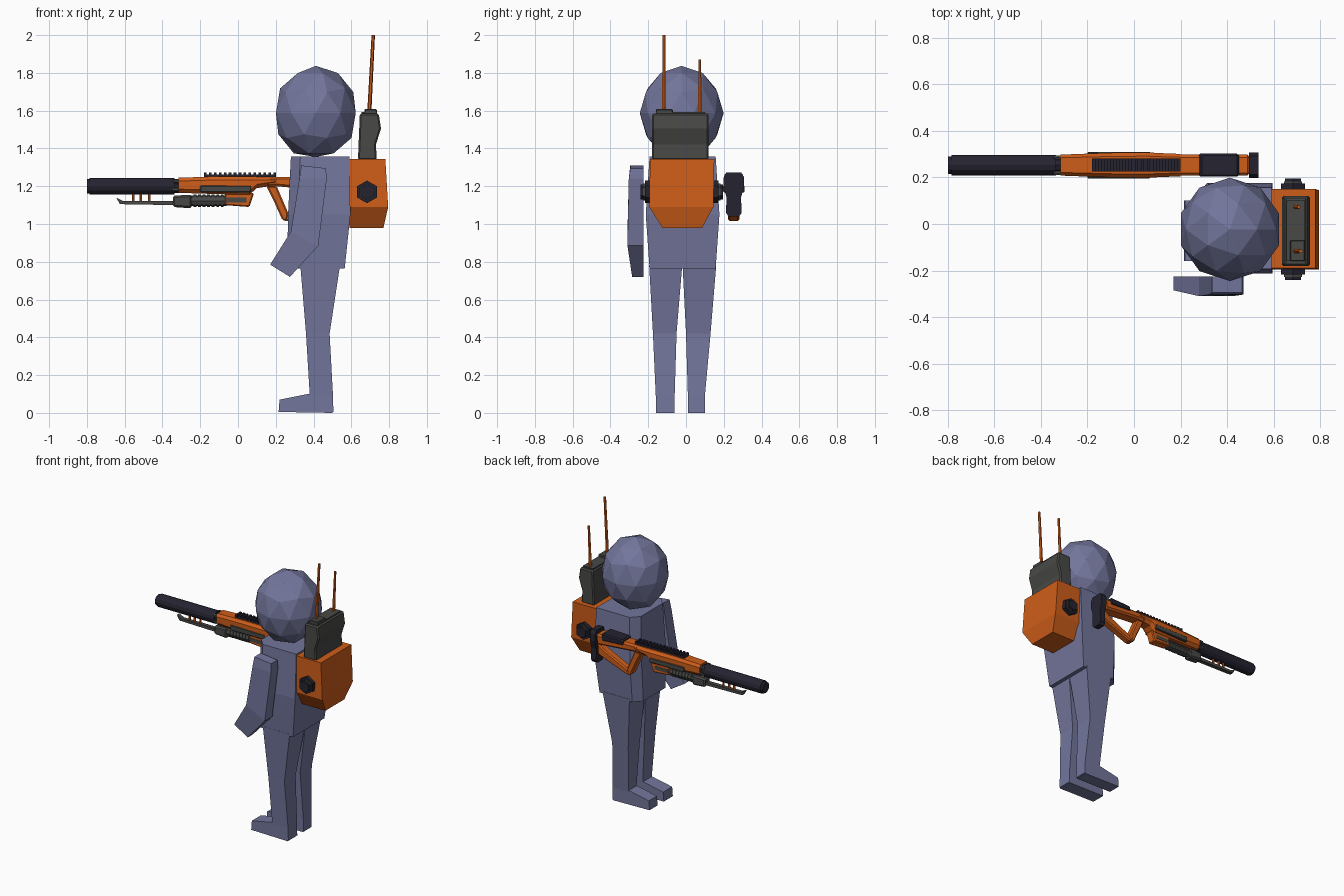
import bpy, bmesh
from math import pi
from mathutils import Vector, Matrix

if "Cube" in bpy.data.objects:
    bpy.data.objects.remove(bpy.data.objects["Cube"])


def mat(name, rgb):
    m = bpy.data.materials.new(name)
    m.diffuse_color = (*rgb, 1)
    m.use_nodes = True
    m.node_tree.nodes["Principled BSDF"].inputs["Base Color"].default_value = m.diffuse_color
    return m


BLUE = mat("blue_cloth", (0.17, 0.18, 0.33))
ORANGE = mat("orange", (0.62, 0.11, 0.01))
DARK = mat("dark", (0.018, 0.017, 0.03))
GREY = mat("grey", (0.065, 0.065, 0.062))


def finish(name, bm, m, bevel=0):
    bmesh.ops.recalc_face_normals(bm, faces=bm.faces)
    me = bpy.data.meshes.new(name)
    bm.to_mesh(me)
    bm.free()
    me.materials.append(m)
    ob = bpy.data.objects.new(name, me)
    bpy.context.collection.objects.link(ob)
    if bevel:
        b = ob.modifiers.new("bevel", "BEVEL")
        b.width, b.segments = bevel, 1
    return ob


def loft(name, rings, m, bevel=0):
    """Skin a list of equal-length point rings and cap both ends."""
    bm = bmesh.new()
    vs = [[bm.verts.new(p) for p in r] for r in rings]
    n = len(rings[0])
    for a, b in zip(vs, vs[1:]):
        for i in range(n):
            bm.faces.new((a[i], a[(i + 1) % n], b[(i + 1) % n], b[i]))
    bm.faces.new(vs[0])
    bm.faces.new(vs[-1])
    return finish(name, bm, m, bevel)


def prism(name, pts, y0, y1, m, bevel=0):
    """Side profile in x, z extruded along y."""
    return loft(name, [[(x, y, z) for x, z in pts] for y in (y0, y1)], m, bevel)


def box(name, x0, x1, y0, y1, z0, z1, m, bevel=0):
    return prism(name, [(x0, z0), (x1, z0), (x1, z1), (x0, z1)], y0, y1, m, bevel)


def rod(name, a, b, r, m, sides=8, r2=None):
    a, b = Vector(a), Vector(b)
    bm = bmesh.new()
    q = (b - a).to_track_quat('Z', 'Y').to_matrix().to_4x4()
    bmesh.ops.create_cone(bm, cap_ends=True, segments=sides, radius1=r,
                          radius2=r if r2 is None else r2, depth=(b - a).length,
                          matrix=Matrix.Translation((a + b) / 2) @ q)
    return finish(name, bm, m)


# Head
bm = bmesh.new()
bmesh.ops.create_icosphere(bm, subdivisions=2, radius=1)
bmesh.ops.scale(bm, vec=(0.222, 0.222, 0.25), verts=bm.verts)
bmesh.ops.translate(bm, vec=(0.412, -0.023, 1.587), verts=bm.verts)
for v in bm.verts:
    v.co.z = max(v.co.z, 1.355)
finish("head", bm, BLUE)


# Torso: rings of x0, x1, half width, z
def torso_ring(x0, x1, w, z):
    c = -0.018
    return [(x0, c - w * .7, z), (x0 + .05, c - w, z), (x1, c - w, z),
            (x1, c + w, z), (x0 + .05, c + w, z), (x0, c + w * .7, z)]


loft("torso", [torso_ring(.28, .59, .175, 1.357), torso_ring(.265, .595, .195, 1.05),
               torso_ring(.26, .565, .175, .765)], BLUE)


# Legs and feet: rings of x0, x1, y0, y1, z
def rect(x0, x1, y0, y1, z):
    return [(x0, y0, z), (x1, y0, z), (x1, y1, z), (x0, y1, z)]


for side, top, knee, low in (("near", (-.195, -.02), (-.175, -.05), (-.16, -.06)),
                             ("far", (-.018, .16), (0, .13), (.01, .1))):
    loft(side + "_leg", [rect(.33, .54, *top, .78), rect(.36, .485, *knee, .42),
                         rect(.38, .503, *low, .09), rect(.385, .505, *low, .005)], BLUE)
    prism(side + "_foot", [(.215, .005), (.5, 0), (.5, .1), (.37, .1), (.22, .07)],
          low[0], low[1], BLUE)

# Single hanging arm
loft("arm", [[(a, -.225, za), (b, -.225, zb), (b, y, zb), (a, y, za)]
             for a, za, b, zb, y in ((.335, 1.31, .465, 1.295, -.295),
                                     (.325, 1.24, .47, 1.24, -.303),
                                     (.28, .96, .425, .885, -.31),
                                     (.17, .785, .275, .72, -.285))], BLUE)

# Backpack
loft("backpack", [rect(.59, .77, -.125, .085, .98), rect(.59, .795, -.195, .145, 1.09),
                  rect(.59, .78, -.19, .15, 1.345)], ORANGE)
for s in (-1, 1):
    y = -.022 + s * .165
    for r, d0, d1, m in ((.06, 0, .03, DARK), (.045, .03, .04, GREY), (.04, .04, .053, DARK)):
        rod("backpack_knob", (.683, y + s * d0, 1.17), (.683, y + s * d1, 1.17), r, m, 6)

# Radio with two antennas
prism("radio", [(.635, 1.34), (.735, 1.34), (.73, 1.42), (.757, 1.505), (.745, 1.585), (.645, 1.585)],
      -.18, .12, GREY, .008)
box("radio_lid", .655, .735, -.16, .1, 1.58, 1.592, GREY)
box("antenna_mount", .67, .735, -.16, -.07, 1.58, 1.608, GREY, .004)
rod("tall_antenna", (.695, -.117, 1.59), (.716, -.117, 2.0), .011, ORANGE, 6, .009)
rod("short_antenna", (.695, .073, 1.57), (.708, .073, 1.87), .011, ORANGE, 6, .008)

# Gun barrel
Y = .253
prof = [(-.80, .038), (-.785, .038), (-.785, .044), (-.335, .044)]
for (xa, ra), (xb, rb) in (prof[:2], prof[2:]):
    rod("gun_shroud", (xa, Y, 1.2), (xb, Y, 1.2), ra, DARK, 12)
rod("gun_barrel", (-.34, Y, 1.2), (-.3, Y, 1.2), .036, DARK, 10)
for dy, dz in ((-.033, .022), (.033, .022), (-.033, -.022), (.033, -.022)):
    rod("barrel_stud", (-.345, Y + dy, 1.205 + dz), (-.31, Y + dy, 1.205 + dz), .01, GREY, 6)

# Receiver, wider at its middle
sections = []
for x, w, zb, zt in ((-.315, .045, 1.165, 1.245), (-.1, .053, 1.158, 1.252),
                     (.06, .055, 1.155, 1.252), (.1, .052, 1.19, 1.25), (.2, .048, 1.205, 1.25)):
    sections.append([(x, Y - w * .6, zb), (x, Y + w * .6, zb), (x, Y + w, zb + .02), (x, Y + w, zt - .018),
                     (x, Y + w * .7, zt), (x, Y - w * .7, zt), (x, Y - w, zt - .018), (x, Y - w, zb + .02)])
loft("receiver", sections, ORANGE)
box("side_panels", -.2, .07, Y - .057, Y + .057, 1.168, 1.203, GREY, .004)

# Top rail with teeth
box("rail", -.18, .2, Y - .028, Y + .028, 1.245, 1.261, DARK)
for i in range(15):
    x = -.18 + i * .0262
    box("rail_tooth", x, x + .014, Y - .028, Y + .028, 1.26, 1.272, DARK)

# Skeleton stock, grip and butt
prism("stock_beam", [(.15, 1.195), (.2, 1.2), (.49, 1.175), (.5, 1.25), (.27, 1.25), (.15, 1.25)],
      Y - .045, Y + .045, ORANGE, .012)
prism("grip", [(.15, 1.2), (.205, 1.2), (.265, 1.06), (.262, 1.015), (.235, 1.02), (.19, 1.12)],
      Y - .03, Y + .03, ORANGE, .008)
prism("stock_strut", [(.24, 1.02), (.27, 1.015), (.495, 1.1), (.495, 1.18), (.44, 1.14), (.27, 1.06)],
      Y - .028, Y + .028, ORANGE, .008)
prism("cheek_pad", [(.275, 1.225), (.45, 1.215), (.45, 1.268), (.285, 1.262)], Y - .05, Y + .05, DARK, .008)
loft("butt_pad", [[(.495, Y - w, z), (.535, Y - w, z), (.535, Y + w, z), (.495, Y + w, z)]
                  for w, z in ((.028, 1.04), (.042, 1.06), (.038, 1.14), (.055, 1.2), (.053, 1.25), (.04, 1.272))],
     DARK)

# Pump, magazine and trigger
prism("pump_front", [(-.345, 1.09), (-.245, 1.083), (-.245, 1.155), (-.345, 1.15)], Y - .032, Y + .032, GREY, .01)
rod("pump_core", (-.25, Y, 1.123), (-.06, Y, 1.123), .029, GREY, 8)
for i in range(7):
    x = -.235 + i * .024
    rod("pump_rib", (x, Y, 1.123), (x + .015, Y, 1.123), .034, GREY, 8)
prism("magazine", [(-.07, 1.165), (.085, 1.165), (.06, 1.09), (-.07, 1.1)], Y - .03, Y + .03, ORANGE, .006)
box("magazine_inlay", -.06, .045, Y - .032, Y + .032, 1.115, 1.14, GREY)

# Blade under the barrel and its posts
prism("under_blade", [(-.645, 1.14), (-.625, 1.105), (-.34, 1.1), (-.34, 1.122), (-.61, 1.122)],
      Y - .014, Y + .014, GREY)
for x in (-.555, -.515, -.47):
    rod("blade_post", (x, Y, 1.115), (x, Y, 1.17), .008, ORANGE, 6)
